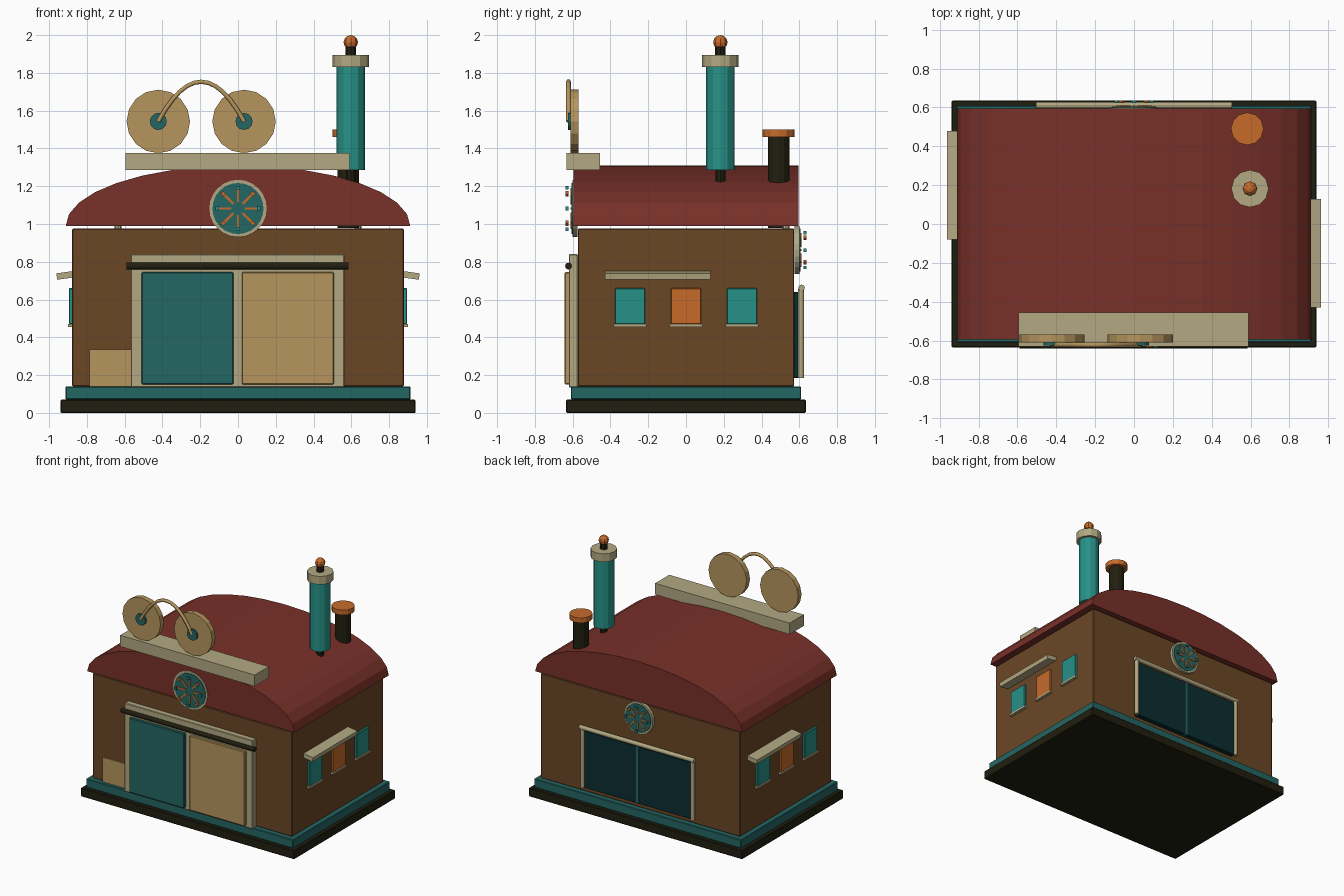
import bpy, bmesh
from math import pi, sin, cos, radians
from mathutils import Matrix, Vector

cube = bpy.data.objects.get("Cube")
if cube:
    bpy.data.objects.remove(cube, do_unlink=True)


def material(name, *srgb):
    rgba = [((c + 0.055) / 1.055) ** 2.4 for c in srgb] + [1]
    m = bpy.data.materials.new(name)
    m.use_nodes = True
    m.diffuse_color = rgba
    m.node_tree.nodes["Principled BSDF"].inputs["Base Color"].default_value = rgba
    return m


BEIGE = material("beige trim", .70, .66, .51)
TAN = material("tan wood", .71, .585, .365)
DEEP = material("deep teal", .14, .40, .39)
TEAL = material("bright teal", .15, .57, .53)
INK = material("ink teal", .045, .18, .19)
RED = material("brick red", .475, .19, .16)
BROWN = material("brown wall", .42, .275, .145)
DARK = material("dark iron", .13, .12, .06)
ORANGE = material("burnt orange", .78, .42, .17)


def finish(name, bm, mat):
    bmesh.ops.recalc_face_normals(bm, faces=bm.faces)
    mesh = bpy.data.meshes.new(name)
    bm.to_mesh(mesh)
    bm.free()
    mesh.materials.append(mat)
    ob = bpy.data.objects.new(name, mesh)
    bpy.context.collection.objects.link(ob)
    return ob


def box(name, x, y, z, mat, bevel=0.0):
    """Box from (low, high) ranges."""
    bm = bmesh.new()
    bmesh.ops.create_cube(bm, size=1)
    for v in bm.verts:
        v.co = Vector([(r[0] + r[1]) / 2 + c * (r[1] - r[0]) for r, c in zip((x, y, z), v.co)])
    if bevel:
        bmesh.ops.bevel(bm, geom=bm.edges[:], offset=bevel, segments=1, affect='EDGES')
    return finish(name, bm, mat)


AXES = {'X': Matrix.Rotation(pi / 2, 4, 'Y'), 'Y': Matrix.Rotation(pi / 2, 4, 'X'), 'Z': Matrix()}


def rod(name, centre, radius, length, axis, mat, sides=12):
    bm = bmesh.new()
    bmesh.ops.create_cone(bm, cap_ends=True, segments=sides, radius1=radius, radius2=radius,
                          depth=length, matrix=Matrix.Translation(centre) @ AXES[axis])
    return finish(name, bm, mat)


def column(name, x, y, z0, z1, radius, mat, sides=12):
    return rod(name, (x, y, (z0 + z1) / 2), radius, z1 - z0, 'Z', mat, sides)


# Base and walls
box("plinth", (-.94, .94), (-.635, .635), (0, .07), DARK, .005)
box("base_step", (-.913, .913), (-.61, .61), (.07, .14), DEEP, .005)
box("walls", (-.878, .878), (-.573, .573), (.14, .975), BROWN, .005)
for s in (-1, 1):
    column("roof_peg", s * .635, .53, .97, 1.0, .018, BEIGE, 8)

# Barrel roof
bm = bmesh.new()
STEPS = 16
arc = [(.912 * cos(pi * i / STEPS), .99 + .32 * sin(pi * i / STEPS)) for i in range(STEPS + 1)]
end = bm.faces.new([bm.verts.new((x, -.595, z)) for x, z in arc])
side = bmesh.ops.extrude_face_region(bm, geom=[end], use_keep_orig=True)
for v in side["geom"]:
    if isinstance(v, bmesh.types.BMVert):
        v.co.y = .595
finish("roof", bm, RED)

# Front sliding doors
box("front_frame", (-.567, .563), (-.62, -.573), (.135, .84), BEIGE, .004)
rod("door_rail", (-.002, -.622, .777), .018, 1.175, 'X', DARK)
box("left_door_panel", (-.51, -.025), (-.642, -.615), (.15, .745), DEEP, .005)
box("right_door_panel", (.02, .507), (-.642, -.615), (.15, .745), TAN, .005)
box("wall_hatch", (-.785, -.56), (-.585, -.57), (.14, .335), TAN)

# Back doors
for s in (-1, 1):
    box("back_door", sorted((s * .01, s * .475)), (.57, .61), (.185, .64), INK, .004)
    rod("back_post", (s * .485, .61, .42), .016, .47, 'Z', BEIGE)
box("back_door_seam", (-.01, .01), (.57, .613), (.185, .64), DEEP)
rod("back_lintel", (0, .612, .662), .017, 1.01, 'X', BEIGE)

# Side windows and awnings
for s, awning_y in ((1, -.15), (-1, .20)):
    for y in (-.297, 0, .297):
        box("window", sorted((s * .87, s * .895)), (y - .08, y + .08), (.47, .66),
            TEAL if y else ORANGE, .004)
        box("window_sill", sorted((s * .87, s * .9)), (y - .088, y + .088), (.455, .47), BEIGE)
    awning = box("awning", (-.045, .045), (-.28, .28), (-.017, .017), BEIGE)
    awning.location = (s * .915, awning_y, .728)
    awning.rotation_euler.y = s * radians(8)


# Round emblems with spokes and raised tips
def emblem(name, z, radius, face):
    k = radius / .152
    wall = face * .575

    def disc(part, r, outer, mat, sides):
        rod(name + part, (0, (wall + face * outer) / 2, z), r, outer - .575, 'Y', mat, sides)
    disc("_rim", radius, .600, BEIGE, 24)
    disc("_face", radius * .89, .605, DEEP, 24)
    for i in range(8):
        turn = Matrix.Translation((0, 0, z)) @ Matrix.Rotation(i * pi / 4, 4, 'Y')
        spoke = box(name + "_spoke", (.035 * k, .108 * k), sorted((face * .6, face * .611)),
                    (-.006 * k, .006 * k), ORANGE)
        tip = box(name + "_tip", (.1 * k, .12 * k), sorted((face * .622, face * .637)),
                  (-.011 * k, .011 * k), ORANGE if i % 2 else TEAL)
        spoke.matrix_world = tip.matrix_world = turn


emblem("front_emblem", 1.082, .152, -1)
emblem("back_emblem", .862, .127, 1)

# Roof sign: plank, two discs, hubs and arched tube
box("sign_plank", (-.595, .59), (-.632, -.455), (1.285, 1.375), BEIGE)
for x in (-.422, .032):
    rod("sign_disc", (x, -.59, 1.543), .168, .042, 'Y', TAN, 16)
    rod("sign_hub", (x, -.615, 1.543), .045, .02, 'Y', DEEP, 12)
curve = bpy.data.curves.new("sign_arch", 'CURVE')
curve.dimensions = '3D'
curve.bevel_depth = .013
curve.bevel_resolution = 1
curve.use_fill_caps = True
path = curve.splines.new('POLY')
N = 12
path.points.add(N)
for i, p in enumerate(path.points):
    t = 2 * i / N - 1
    p.co = (-.195 + .227 * t, -.622, 1.543 + .21 * (1 - abs(t) ** 2), 1)
curve.materials.append(TAN)
bpy.context.collection.objects.link(bpy.data.objects.new("sign_arch", curve))

# Chimney with finial
CX, CY = .597, .182
column("chimney_foot", CX, CY, 1.05, 1.29, .026, DARK, 8)
column("chimney", CX, CY, 1.285, 1.835, .076, TEAL)
column("chimney_cap", CX, CY, 1.83, 1.895, .096, BEIGE)
column("finial_stem", CX, CY, 1.89, 1.94, .028, DARK, 8)
bm = bmesh.new()
bmesh.ops.create_uvsphere(bm, u_segments=8, v_segments=6, radius=.038,
                          matrix=Matrix.Translation((CX, CY, 1.962)))
finish("finial_ball", bm, ORANGE)

# Vent pipe
column("vent_pipe", .583, .49, .98, 1.465, .057, DARK)
column("vent_cap", .583, .49, 1.46, 1.5, .084, ORANGE)
